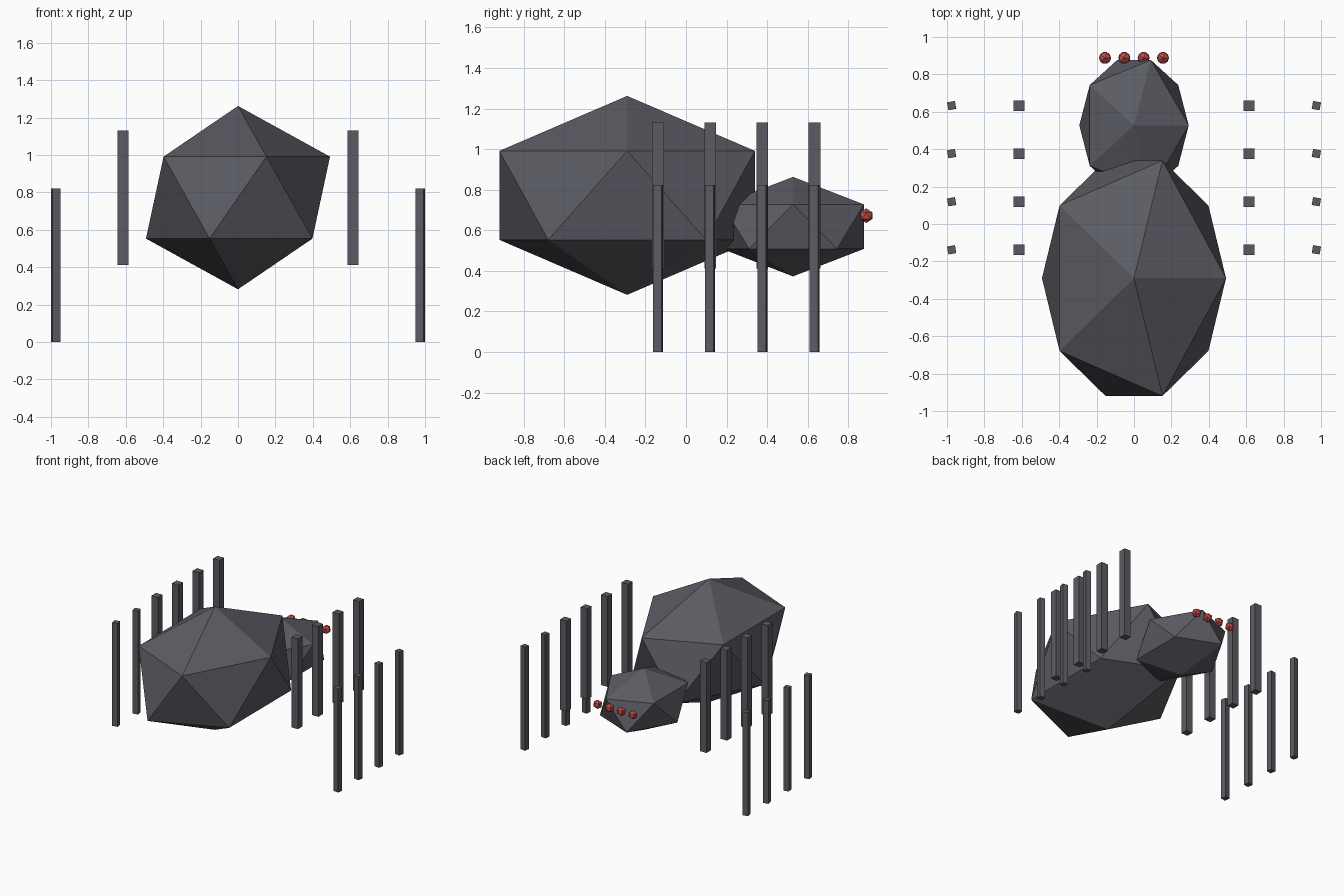
import bpy
import math

if "Cube" in bpy.data.objects:
    bpy.data.objects.remove(bpy.data.objects["Cube"])


def material(name, color):
    m = bpy.data.materials.new(name)
    m.diffuse_color = (*color, 1.0)
    m.use_nodes = True
    m.node_tree.nodes["Principled BSDF"].inputs["Base Color"].default_value = m.diffuse_color
    return m


DARK = material("dark grey", (0.105, 0.105, 0.125))
RED = material("eye red", (0.53, 0.075, 0.07))


def finish(name, scale, mat):
    ob = bpy.context.object
    ob.name = name
    ob.scale = scale
    ob.data.materials.append(mat)
    return ob


def faceted_ball(name, center, radii, mat):
    bpy.ops.mesh.primitive_ico_sphere_add(subdivisions=1, radius=1, location=center)
    return finish(name, radii, mat)


def post(name, x, y, z0, z1, width, turn=0.0):
    bpy.ops.mesh.primitive_cube_add(size=1, location=(x, y, (z0 + z1) / 2),
                                    rotation=(0, 0, turn))
    return finish(name, (width, width, z1 - z0), DARK)


# Body: large abdomen and smaller head, both low-poly
faceted_ball("abdomen", (0, -0.29, 0.772), (0.55, 0.74, 0.49), DARK)
faceted_ball("head", (0, 0.527, 0.618), (0.327, 0.411, 0.245), DARK)

# Row of four eyes on the head
for i in range(4):
    faceted_ball(f"eye_{i + 1}", (-0.155 + i * 0.1033, 0.888, 0.672),
                 (0.036, 0.036, 0.036), RED)

# Four pairs of legs: upright upper segment, slightly turned lower segment
for side, label in ((-1, "left"), (1, "right")):
    for i in range(4):
        y = -0.138 + i * 0.257
        post(f"upper_leg_{label}_{i + 1}", side * 0.615, y, 0.412, 1.13, 0.057)
        post(f"lower_leg_{label}_{i + 1}", side * 0.975, y, 0.0, 0.822, 0.043,
             -side * math.radians(10))
